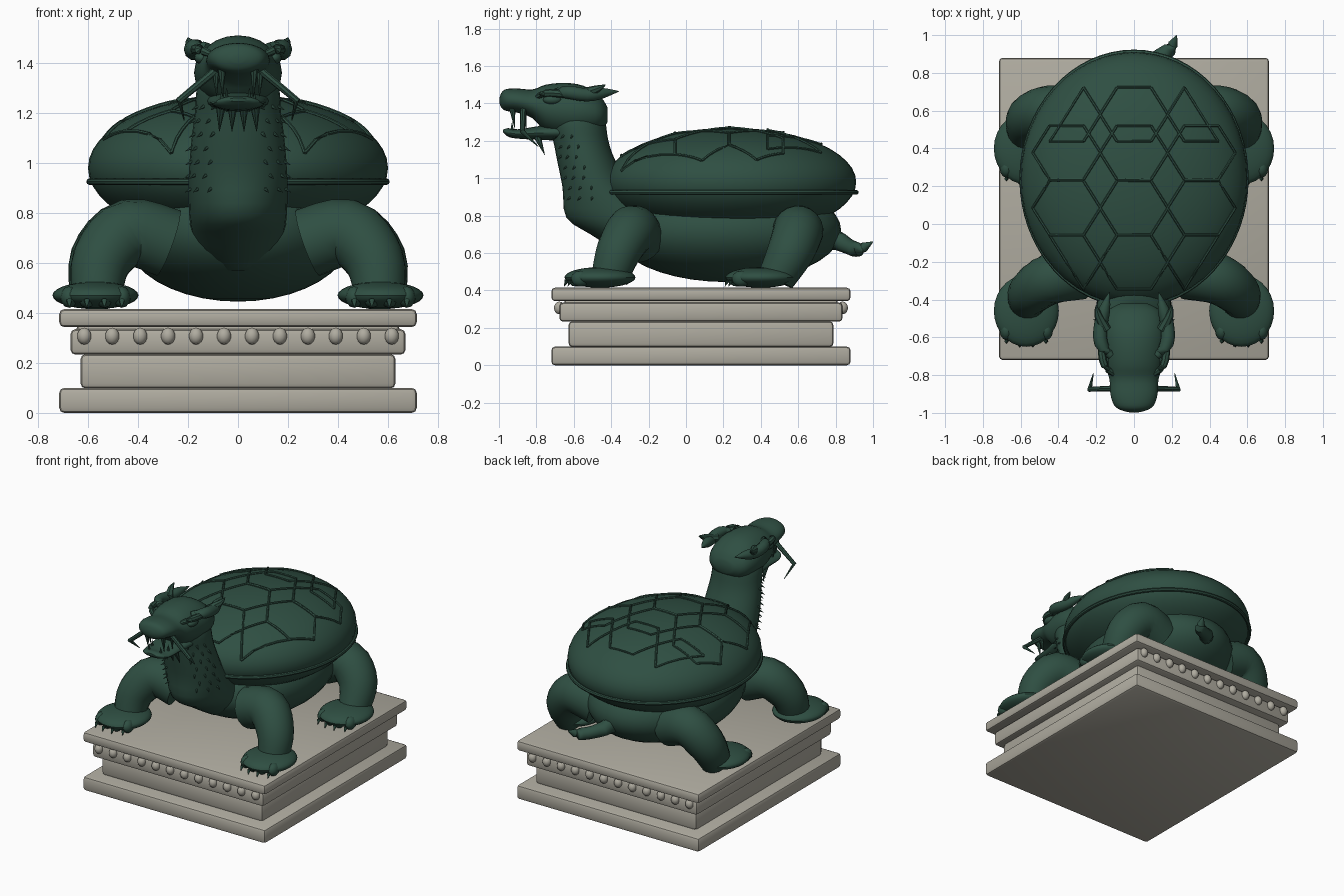
import bpy, bmesh, math
from mathutils import Vector as V

if "Cube" in bpy.data.objects:
    bpy.data.objects.remove(bpy.data.objects["Cube"])


def material(name, rgb):
    m = bpy.data.materials.new(name)
    m.diffuse_color = (*rgb, 1)
    m.use_nodes = True
    m.node_tree.nodes["Principled BSDF"].inputs["Base Color"].default_value = m.diffuse_color
    return m


GREEN = material("dark green patina", (0.028, 0.078, 0.055))
STONE = material("grey stone", (0.43, 0.41, 0.35))


def finish(name, bm, mat, angle=40):
    bmesh.ops.recalc_face_normals(bm, faces=bm.faces)
    me = bpy.data.meshes.new(name)
    bm.to_mesh(me)
    bm.free()
    me.materials.append(mat)
    ob = bpy.data.objects.new(name, me)
    bpy.context.collection.objects.link(ob)
    bpy.ops.object.select_all(action='DESELECT')
    ob.select_set(True)
    bpy.context.view_layer.objects.active = ob
    bpy.ops.object.shade_smooth_by_angle(angle=math.radians(angle))
    return ob


def loft(bm, rings, n=24):
    """Skin a closed body through (centre, u, v) ellipses."""
    rows = []
    for c, u, v in rings:
        rows.append([bm.verts.new(c + u * math.cos(2 * math.pi * i / n) + v * math.sin(2 * math.pi * i / n))
                     for i in range(n)])
    for a, b in zip(rows, rows[1:]):
        for i in range(n):
            bm.faces.new((a[i], a[(i + 1) % n], b[(i + 1) % n], b[i]))
    bm.faces.new(rows[0])
    bm.faces.new(rows[-1])


def spline(rows, steps):
    """Catmull-Rom interpolation of equal-length number rows."""
    p = [rows[0]] + list(rows) + [rows[-1]]
    out = []
    for k in range(1, len(p) - 2):
        for s in range(steps):
            t = s / steps
            out.append([0.5 * (2 * b + (c - a) * t + (2 * a - 5 * b + 4 * c - d) * t * t
                               + (3 * b - a - 3 * c + d) * t ** 3)
                        for a, b, c, d in zip(*p[k - 1:k + 3])])
    return out + [list(rows[-1])]


def tube(bm, pts, n=8, steps=1):
    """Tapered tube through (x, y, z, radius) points."""
    pts = spline(pts, steps)
    rings = []
    for i, p in enumerate(pts):
        t = (V(pts[min(i + 1, len(pts) - 1)][:3]) - V(pts[max(i - 1, 0)][:3])).normalized()
        u = t.cross(V((0.15, 0.98, 0.1)) if abs(t.y) < 0.8 else V((0, 0, 1))).normalized()
        rings.append((V(p[:3]), u * p[3], t.cross(u) * p[3]))
    loft(bm, rings, n)


def ball(bm, c, r, n=24):
    res = bmesh.ops.create_uvsphere(bm, u_segments=n, v_segments=max(6, n // 2), radius=1)
    for v in res['verts']:
        v.co = V([c[k] + v.co[k] * r[k] for k in range(3)])


def flip(pts, s):
    return [(p[0] * s, *p[1:]) for p in pts]


# Stepped stone plinth
for name, z0, z1, hx, hy in (("plinth_base", 0, 0.1, 0.715, 0.80), ("plinth_waist", 0.098, 0.235, 0.63, 0.708),
                             ("plinth_frieze", 0.233, 0.335, 0.67, 0.757), ("plinth_top", 0.343, 0.415, 0.715, 0.80),
                             ("plinth_core", 0.3, 0.36, 0.645, 0.73)):
    bm = bmesh.new()
    for v in bmesh.ops.create_cube(bm, size=2)['verts']:
        v.co = V((v.co.x * hx, 0.08 + v.co.y * hy, (z0 + z1) / 2 + v.co.z * (z1 - z0) / 2))
    bmesh.ops.bevel(bm, geom=bm.edges[:], offset=0.02, segments=2, profile=0.5, affect='EDGES')
    finish(name, bm, STONE)

# Bead rows on the front and back of the frieze
bm = bmesh.new()
for i in range(12):
    for y in (-0.677, 0.837):
        ball(bm, (-0.615 + i * 1.23 / 11, y, 0.307), (0.029, 0.029, 0.034), 14)
finish("plinth_beads", bm, STONE)

# Shell dome, rim and belly
CY, CZ, RX, RY, RZ = 0.24, 0.98, 0.6, 0.67, 0.29
bm = bmesh.new()
ball(bm, (0, CY, CZ), (RX, RY, RZ), 48)
finish("shell", bm, GREEN)
bm = bmesh.new()
ball(bm, (0, 0.22, 0.72), (0.46, 0.61, 0.275), 40)
finish("belly", bm, GREEN)
bpy.ops.mesh.primitive_torus_add(major_segments=64, minor_segments=8, major_radius=1, minor_radius=0.02,
                                 location=(0, CY, 0.925))
rim = bpy.context.object
rim.name = "shell_rim"
rim.scale = (0.595, 0.67, 0.65)
rim.data.materials.append(GREEN)
bpy.ops.object.shade_smooth_by_angle()


# Raised hexagonal plates following the dome
def on_dome(x, y):
    q = 1 - (x / RX) ** 2 - ((y - CY) / RY) ** 2
    return None if q < 0.02 else (x, y, CZ + RZ * math.sqrt(q) + 0.004, 0.007)


bm = bmesh.new()
for cx in (-0.357, 0, 0.357):
    for cy in (0.58, 0.378, 0.085, -0.203):
        hexa = [(cx + dx, cy + dy) for dx, dy in ((0.18, 0), (0.09, 0.143), (-0.09, 0.143),
                                                  (-0.18, 0), (-0.09, -0.143), (0.09, -0.143))]
        hexa = [h for h in hexa if on_dome(*h)]
        for a, b in zip(hexa, hexa[1:] + hexa[:1]):
            line = [on_dome(a[0] + (b[0] - a[0]) * t / 4, a[1] + (b[1] - a[1]) * t / 4) for t in range(5)]
            tube(bm, line, 6)
finish("shell_plate_lines", bm, GREEN)

# Neck: horizontal rings of (z, front y, back y, half width)
NECK = spline([(0.57, -0.3, 0.05, 0.10), (0.63, -0.4, 0.05, 0.15), (0.7, -0.51, 0, 0.18), (0.79, -0.64, -0.1, 0.195),
               (0.95, -0.66, -0.3, 0.197), (1.1, -0.69, -0.38, 0.185), (1.2, -0.71, -0.415, 0.172),
               (1.3, -0.74, -0.43, 0.165), (1.37, -0.72, -0.45, 0.14)], 3)
bm = bmesh.new()
loft(bm, [(V((0, (a + b) / 2, z)), V((w, 0, 0)), V((0, (b - a) / 2, 0))) for z, a, b, w in NECK], 28)
finish("neck", bm, GREEN)

# Small spines down both sides of the neck
bm = bmesh.new()
for k in range(7):
    z, a, b, w = min(NECK, key=lambda r: abs(r[0] - (0.9 + k * 0.055)))
    z = 0.9 + k * 0.055
    for j, deg in enumerate((-15, -35, -56)):
        for s in (-1, 1):
            t = math.radians(deg + (7 if k % 2 else 0))
            d = V((s * math.cos(t), math.sin(t), 0))
            p = V((s * w * math.cos(t), (a + b) / 2 + (b - a) / 2 * math.sin(t), z))
            tube(bm, [(*(p - d * 0.01), 0.009), (*(p + d * 0.022 + V((0, 0, -0.018))), 0.001)], 6)
finish("neck_spines", bm, GREEN)


# Head and jaw: upright rings of (y, low z, high z, half width)
def head_part(name, rows):
    m = bmesh.new()
    loft(m, [(V((0, y, (a + b) / 2)), V((w, 0, 0)), V((0, 0, (b - a) / 2))) for y, a, b, w in spline(rows, 3)])
    finish(name, m, GREEN)


head_part("head", [(-0.42, 1.3, 1.38, 0.07), (-0.46, 1.25, 1.44, 0.14), (-0.55, 1.22, 1.495, 0.173),
                   (-0.65, 1.22, 1.51, 0.172), (-0.75, 1.25, 1.5, 0.155), (-0.82, 1.32, 1.475, 0.13),
                   (-0.9, 1.35, 1.48, 0.125), (-0.96, 1.36, 1.477, 0.105), (-0.985, 1.375, 1.46, 0.07),
                   (-0.997, 1.4, 1.43, 0.025)])
head_part("lower_jaw", [(-0.62, 1.2, 1.3, 0.13), (-0.78, 1.205, 1.28, 0.11), (-0.9, 1.212, 1.262, 0.1),
                        (-0.95, 1.222, 1.268, 0.08), (-0.978, 1.245, 1.26, 0.035)])

# Eyes, horns, whiskers, fangs and beard
eyes, horns, whiskers, fangs = [bmesh.new() for _ in range(4)]
for s in (-1, 1):
    ball(eyes, (s * 0.145, -0.715, 1.42), (0.03, 0.05, 0.026), 16)
    tube(eyes, flip([(0.1, -0.8, 1.43, 0.012), (0.155, -0.75, 1.455, 0.02), (0.17, -0.66, 1.45, 0.02),
                     (0.15, -0.6, 1.43, 0.008)], s), 8, 3)
    tube(horns, flip([(0.12, -0.7, 1.46, 0.02), (0.175, -0.63, 1.46, 0.036), (0.175, -0.53, 1.445, 0.036),
                      (0.155, -0.45, 1.455, 0.03), (0.13, -0.36, 1.465, 0.002)], s), 10, 3)
    tube(horns, flip([(0.15, -0.56, 1.45, 0.03), (0.19, -0.48, 1.475, 0.022), (0.2, -0.43, 1.5, 0.002)], s), 8, 2)
    tube(whiskers, flip([(0.09, -0.87, 1.37, 0.016), (0.235, -0.875, 1.25, 0.014), (0.215, -0.79, 1.17, 0.002)], s), 8)
    for x, y in ((0.065, -0.93), (0.09, -0.87)):
        tube(fangs, flip([(x, y, 1.38, 0.018), (x * 0.95, y + 0.015, 1.265, 0.001)], s), 8)
        tube(fangs, flip([(x * 0.7, y, 1.24, 0.012), (x * 0.7, y, 1.3, 0.001)], s), 8)
    for x in (0.022, 0.068):
        tube(fangs, flip([(x, -0.8, 1.235, 0.022), (x * 1.1, -0.755, 1.125, 0.001)], s), 8)
finish("eyes_and_brows", eyes, GREEN)
finish("horns", horns, GREEN)
finish("whiskers", whiskers, GREEN)
finish("fangs_and_beard", fangs, GREEN)

# Legs, feet and claws, mirrored left and right
for part, fy, path in (("front", -0.46, [(0.28, -0.26, 0.68, 0.14), (0.44, -0.29, 0.72, 0.135),
                                         (0.545, -0.36, 0.61, 0.12), (0.565, -0.41, 0.46, 0.1)]),
                       ("hind", 0.40, [(0.28, 0.58, 0.68, 0.14), (0.44, 0.6, 0.72, 0.135),
                                       (0.55, 0.56, 0.61, 0.125), (0.57, 0.48, 0.46, 0.1)])):
    for side, s in (("left", -1), ("right", 1)):
        bm = bmesh.new()
        tube(bm, flip(path, s), 20, 4)
        ball(bm, (s * 0.57, fy, 0.47), (0.172, 0.19, 0.055), 28)
        for i in range(4):
            x = 0.465 + i * 0.07
            y = fy - 0.165 + abs(i - 1.5) * 0.02
            ball(bm, (s * x, y + 0.03, 0.463), (0.036, 0.05, 0.043), 12)
            tube(bm, flip([(x, y, 0.462, 0.017), (x, y - 0.025, 0.45, 0.012), (x, y - 0.037, 0.422, 0.001)], s), 8)
        finish(f"{part}_leg_{side}", bm, GREEN)

# Short tail swept to one side
bm = bmesh.new()
tube(bm, [(0, 0.66, 0.71, 0.08), (0.04, 0.8, 0.67, 0.055), (0.11, 0.87, 0.635, 0.042),
          (0.19, 0.925, 0.62, 0.038), (0.225, 0.998, 0.66, 0.003)], 12, 3)
finish("tail", bm, GREEN)
